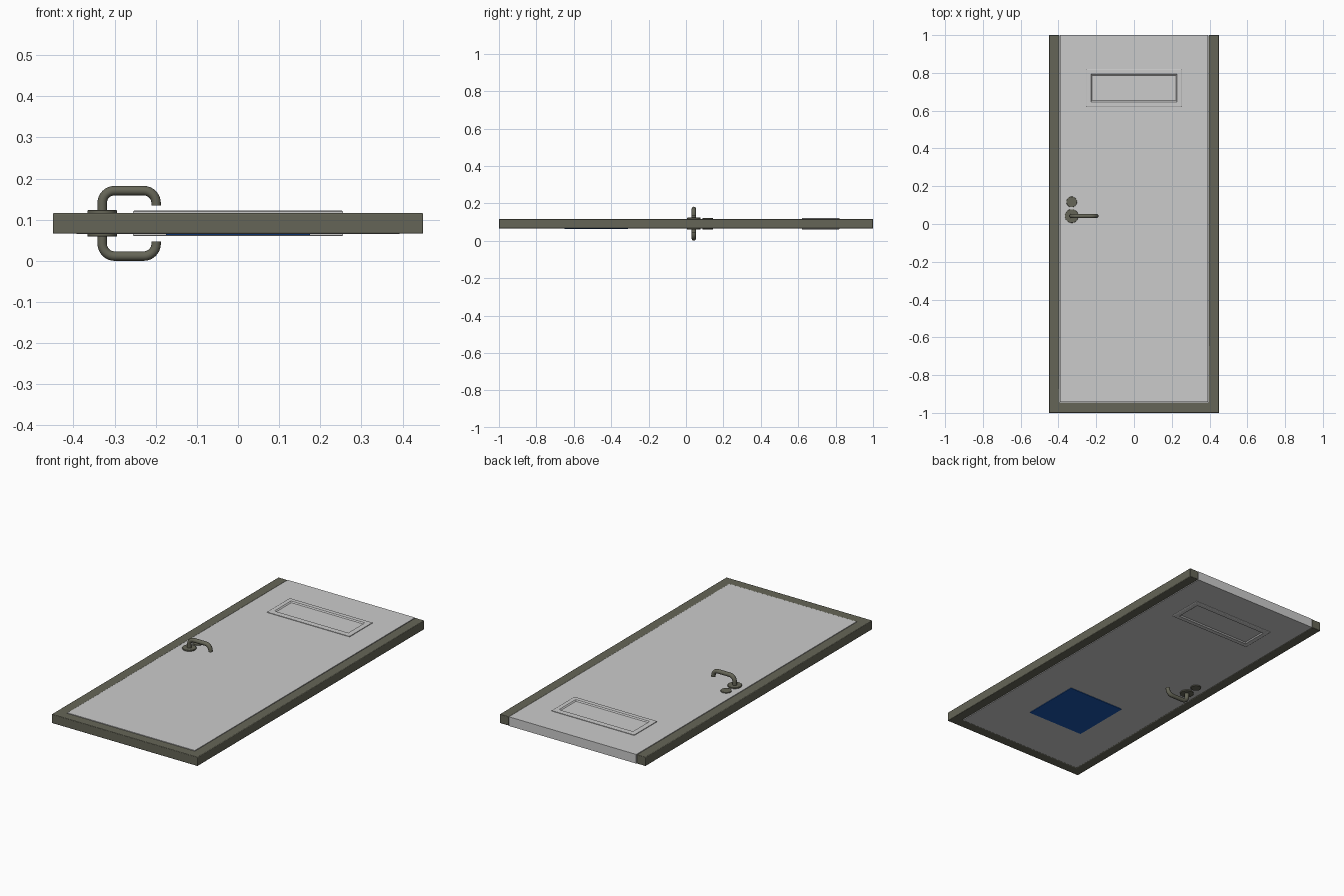
import bpy, bmesh, math
from mathutils import Matrix

if "Cube" in bpy.data.objects:
    bpy.data.objects.remove(bpy.data.objects["Cube"])

C = 0.091          # mid-plane height of the door
HALF = 0.025       # half thickness of the frame


def material(name, rgb):
    m = bpy.data.materials.new(name)
    m.diffuse_color = (*rgb, 1)
    m.use_nodes = True
    m.node_tree.nodes["Principled BSDF"].inputs["Base Color"].default_value = m.diffuse_color
    return m


OLIVE = material("olive_metal", (0.13, 0.13, 0.095))
BLUE = material("blue_plate", (0.01, 0.09, 0.42))


def finish(name, bm, mat=None, bevel=0, segs=2):
    bmesh.ops.recalc_face_normals(bm, faces=bm.faces)
    me = bpy.data.meshes.new(name)
    bm.to_mesh(me)
    bm.free()
    ob = bpy.data.objects.new(name, me)
    bpy.context.collection.objects.link(ob)
    if mat:
        me.materials.append(mat)
    if bevel:
        b = ob.modifiers.new("bevel", 'BEVEL')
        b.width, b.segments, b.limit_method = bevel, segs, 'ANGLE'
    return ob


def smooth(ob):
    bpy.ops.object.select_all(action='DESELECT')
    ob.select_set(True)
    bpy.context.view_layer.objects.active = ob
    bpy.ops.object.shade_smooth_by_angle(angle=math.radians(35))


def box(name, x0, x1, y0, y1, z0, z1, mat=None):
    bm = bmesh.new()
    bmesh.ops.create_cube(bm, size=1)
    bm.transform(Matrix.Translation(((x0 + x1) / 2, (y0 + y1) / 2, (z0 + z1) / 2))
                 @ Matrix.Diagonal((x1 - x0, y1 - y0, z1 - z0, 1)))
    return finish(name, bm, mat)


def disc(name, x, y, z, r, h, mat):
    bm = bmesh.new()
    bmesh.ops.create_cone(bm, cap_ends=True, segments=32, radius1=r, radius2=r,
                          depth=h, matrix=Matrix.Translation((x, y, z)))
    smooth(finish(name, bm, mat, 0.0015))


# U-shaped edge frame, mitred at the two bottom corners
outer = [(-0.45, 1), (-0.45, -1), (0.45, -1), (0.45, 1)]
inner = [(-0.395, 1), (-0.395, -0.945), (0.395, -0.945), (0.395, 1)]
bm = bmesh.new()
o = [bm.verts.new((x, y, C - HALF)) for x, y in outer]
i = [bm.verts.new((x, y, C - HALF)) for x, y in inner]
faces = [bm.faces.new((o[k], o[k + 1], i[k + 1], i[k])) for k in range(3)]
ext = bmesh.ops.extrude_face_region(bm, geom=faces, use_keep_orig=True)
for v in ext["geom"]:
    if isinstance(v, bmesh.types.BMVert):
        v.co.z = C + HALF
frame = finish("edge_frame", bm, OLIVE, 0.003)
smooth(frame)

# door leaf, standing slightly proud of the frame
box("door_leaf", -0.393, 0.393, -0.942, 1, C - HALF - 0.0005, C + HALF + 0.0005)

# blue plate on the underside
box("kick_plate", -0.175, 0.175, -0.65, -0.31, C - 0.0285, C - HALF, BLUE)


# window trim ring with a sloped inner lip
def trim(name, s):
    bm = bmesh.new()
    loops = []
    for inset, h in ((0, 0.024), (0, 0.029), (0.003, 0.031), (0.027, 0.031), (0.035, 0.024)):
        x, y = 0.255 - inset, 0.10 - inset
        loops.append([bm.verts.new((a * x, 0.72 + b * y, C + s * h))
                      for a, b in ((-1, -1), (1, -1), (1, 1), (-1, 1))])
    for k in range(5):
        p, q = loops[k], loops[(k + 1) % 5]
        for j in range(4):
            n = (j + 1) % 4
            bm.faces.new((p[j], p[n], q[n], q[j]))
    finish(name, bm)


# lever handle: rounded bent tube
def lever(name, s):
    x0, x1, top, r, y = -0.33, -0.199, 0.0795, 0.03, 0.042
    pts = [(x0, 0.02)]
    for cx, start in ((x0 + r, 180), (x1 - r, 90)):
        for k in range(9):
            a = math.radians(start - 90 * k / 8)
            pts.append((cx + r * math.cos(a), top - r + r * math.sin(a)))
    pts.append((x1, 0.044))
    cu = bpy.data.curves.new(name, 'CURVE')
    cu.dimensions = '3D'
    cu.bevel_depth, cu.bevel_resolution, cu.use_fill_caps = 0.0115, 6, True
    sp = cu.splines.new('POLY')
    sp.points.add(len(pts) - 1)
    for p, (x, h) in zip(sp.points, pts):
        p.co = (x, y, C + s * h, 1)
    cu.materials.append(OLIVE)
    ob = bpy.data.objects.new(name, cu)
    bpy.context.collection.objects.link(ob)
    bpy.ops.object.select_all(action='DESELECT')
    ob.select_set(True)
    bpy.context.view_layer.objects.active = ob
    bpy.ops.object.convert(target='MESH')
    smooth(bpy.context.view_layer.objects.active)


# fittings repeated on both faces
for side, s in (("upper", 1), ("lower", -1)):
    trim(side + "_window_trim", s)
    lever(side + "_lever", s)
    disc(side + "_handle_rose", -0.33, 0.042, C + s * 0.028, 0.036, 0.008, OLIVE)
    disc(side + "_lock_rose", -0.33, 0.117, C + s * 0.0265, 0.028, 0.007, OLIVE)
